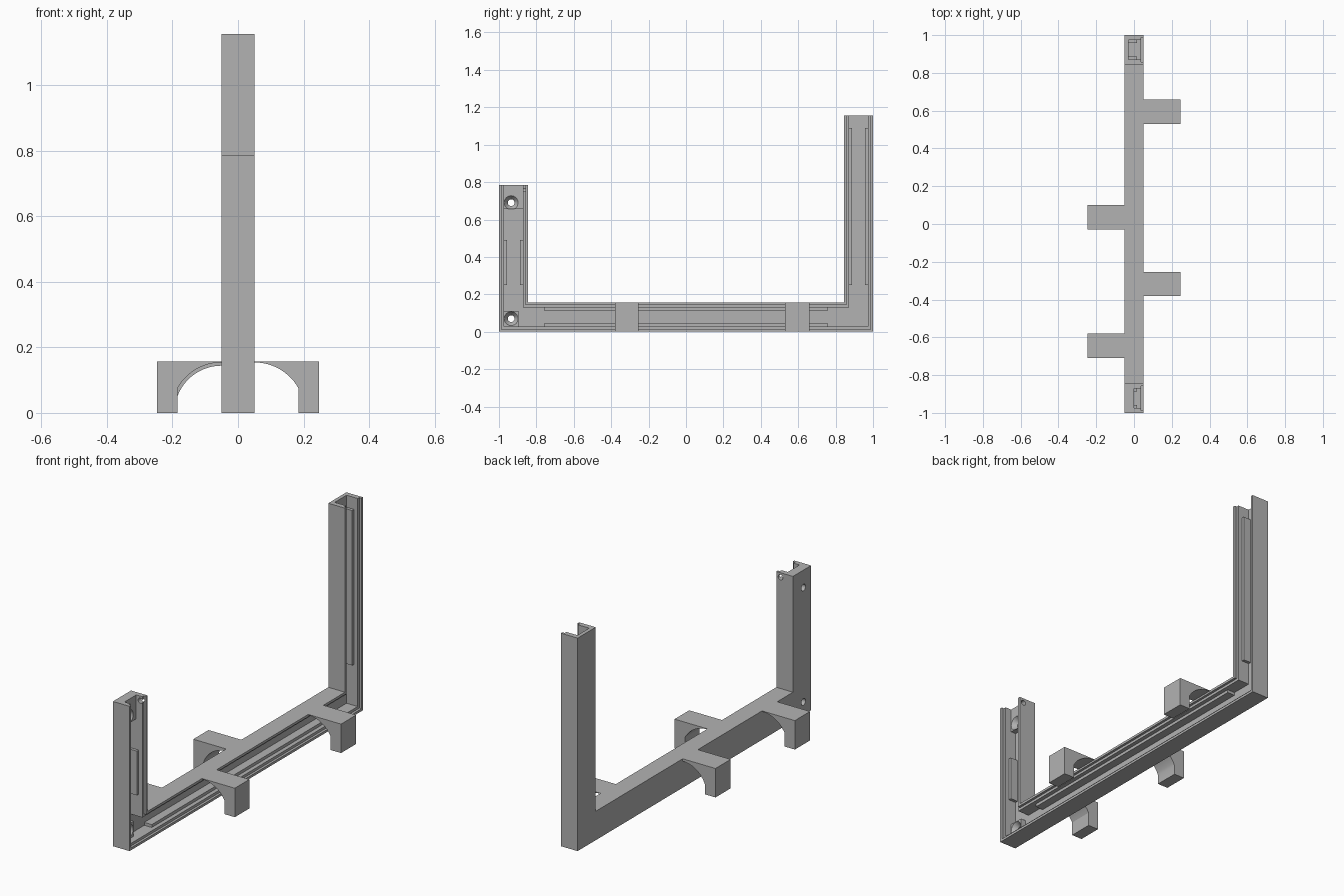
import bpy, bmesh, math
from mathutils import Matrix

if "Cube" in bpy.data.objects:
    bpy.data.objects.remove(bpy.data.objects["Cube"], do_unlink=True)

grey = bpy.data.materials.new("plain grey")
grey.use_nodes = True
grey.diffuse_color = (0.45, 0.45, 0.45, 1)
grey.node_tree.nodes["Principled BSDF"].inputs["Base Color"].default_value = (0.45, 0.45, 0.45, 1)

WALL, FLOOR, RIM = 0.027, -0.03, 0.013
BASE, POST = 0.157, 0.155
FRONT_TOP, BACK_TOP = 0.785, 1.155


def finish(name, bm):
    bmesh.ops.recalc_face_normals(bm, faces=bm.faces)
    mesh = bpy.data.meshes.new(name)
    bm.to_mesh(mesh)
    bm.free()
    mesh.materials.append(grey)
    obj = bpy.data.objects.new(name, mesh)
    bpy.context.collection.objects.link(obj)
    return obj


def prism(name, points, depth):
    """Extrude a closed outline along the depth vector."""
    bm = bmesh.new()
    face = bm.faces.new([bm.verts.new(p) for p in points])
    new = bmesh.ops.extrude_face_region(bm, geom=[face])["geom"]
    bmesh.ops.translate(bm, vec=depth, verts=[v for v in new if isinstance(v, bmesh.types.BMVert)])
    return finish(name, bm)


def box(name, x0, x1, y0, y1, z0, z1):
    return prism(name, [(x0, y0, z0), (x0, y1, z0), (x0, y1, z1), (x0, y0, z1)], (x1 - x0, 0, 0))


def u_shape(name, inset, x0, x1, extra=0):
    """U outline seen from the side, shrunk by inset, with optional overlong ends."""
    a, p = 1 - inset, 1 - POST + inset
    low, high = inset, BASE - inset
    front, back = FRONT_TOP + extra, BACK_TOP + extra
    outline = [(-a, low), (a, low), (a, back), (p, back), (p, high), (-p, high), (-p, front), (-a, front)]
    return prism(name, [(x0, y, z) for y, z in outline], (x1 - x0, 0, 0))


def rod(name, centre, r_start, r_end, length, axis):
    bm = bmesh.new()
    turn = Matrix.Rotation(math.pi / 2, 4, 'Y' if axis == 'x' else 'X')
    bmesh.ops.create_cone(bm, cap_ends=True, segments=32, radius1=r_start, radius2=r_end,
                          depth=length, matrix=Matrix.Translation(centre) @ turn)
    return finish(name, bm)


def cut(target, cutter):
    cutter.hide_render = True
    mod = target.modifiers.new("cut", 'BOOLEAN')
    mod.operation, mod.solver, mod.object = 'DIFFERENCE', 'EXACT', cutter
    bpy.context.view_layer.objects.active = target
    bpy.ops.object.modifier_apply(modifier=mod.name)


def discard(obj):
    bpy.data.objects.remove(obj, do_unlink=True)


# U-shaped channel frame with a stepped rim, open to one side and at the post tops
frame = u_shape("channel_frame", 0, -0.05, 0.05)
for cutter in (u_shape("channel_cutter", WALL, FLOOR, 0.1, 0.1),
               u_shape("rim_cutter", RIM, 0.037, 0.1, 0.1)):
    cut(frame, cutter)
    discard(cutter)

# Raised screw seats in the front post
upper = box("upper_screw_seat", FLOOR, 0, -1 + WALL, -1 + POST - WALL, 0.655, FRONT_TOP)
lower = box("lower_screw_seat", FLOOR, 0, -1 + WALL, -0.895, WALL, 0.11)

# Countersunk screw holes through seat and frame
for seat, z in ((upper, 0.69), (lower, 0.07)):
    hole = rod("hole_cutter", (0, -0.935, z), 0.018, 0.018, 0.3, 'x')
    sink = rod("countersink_cutter", (-0.0125, -0.935, z), 0.018, 0.038, 0.027, 'x')
    cut(frame, hole)
    cut(seat, hole)
    cut(seat, sink)
    discard(hole)
    discard(sink)

# Small cable hole in the inner wall of the front post
hole = rod("cable_hole_cutter", (0.025, -0.86, 0.76), 0.014, 0.014, 0.06, 'y')
cut(frame, hole)
discard(hole)

# Retaining ribs along the inside of the channel walls
RIB = 0.016
for side, near, far, z0, z1 in (("front", -1, -1 + POST, 0.25, 0.49),
                                ("back", 1 - POST, 1, 0.25, 1.09)):
    box(side + "_post_rib_a", FLOOR, 0.015, near + WALL, near + WALL + RIB, z0, z1)
    box(side + "_post_rib_b", FLOOR, 0.015, far - WALL - RIB, far - WALL, z0, z1)
box("base_rib_lower", FLOOR, 0.015, -0.76, 0.76, WALL, WALL + RIB)
box("base_rib_upper", FLOOR, 0.015, -0.76, 0.76, BASE - WALL - RIB, BASE - WALL)


# Side feet, hollowed underneath by a rounded arch
def foot(name, side, y0, y1, radius):
    inner, leg, outer = 0.05, 0.185, 0.247
    end = math.asin((leg - inner) / radius)
    arch = [(inner + radius * math.sin(end * i / 12), radius * math.cos(end * i / 12)) for i in range(13)]
    outline = [(inner, BASE)] + arch + [(leg, 0), (outer, 0), (outer, BASE)]
    obj = prism(name, [(side * x, y0, z) for x, z in outline], (0, y1 - y0, 0))
    bpy.ops.object.select_all(action='DESELECT')
    obj.select_set(True)
    bpy.context.view_layer.objects.active = obj
    bpy.ops.object.shade_smooth_by_angle(angle=math.radians(25))


foot("left_front_foot", 1, -0.38, -0.255, 0.154)
foot("left_back_foot", 1, 0.53, 0.66, 0.154)
foot("right_front_foot", -1, -0.71, -0.58, 0.154)
foot("right_back_foot", -1, -0.03, 0.10, 0.144)
